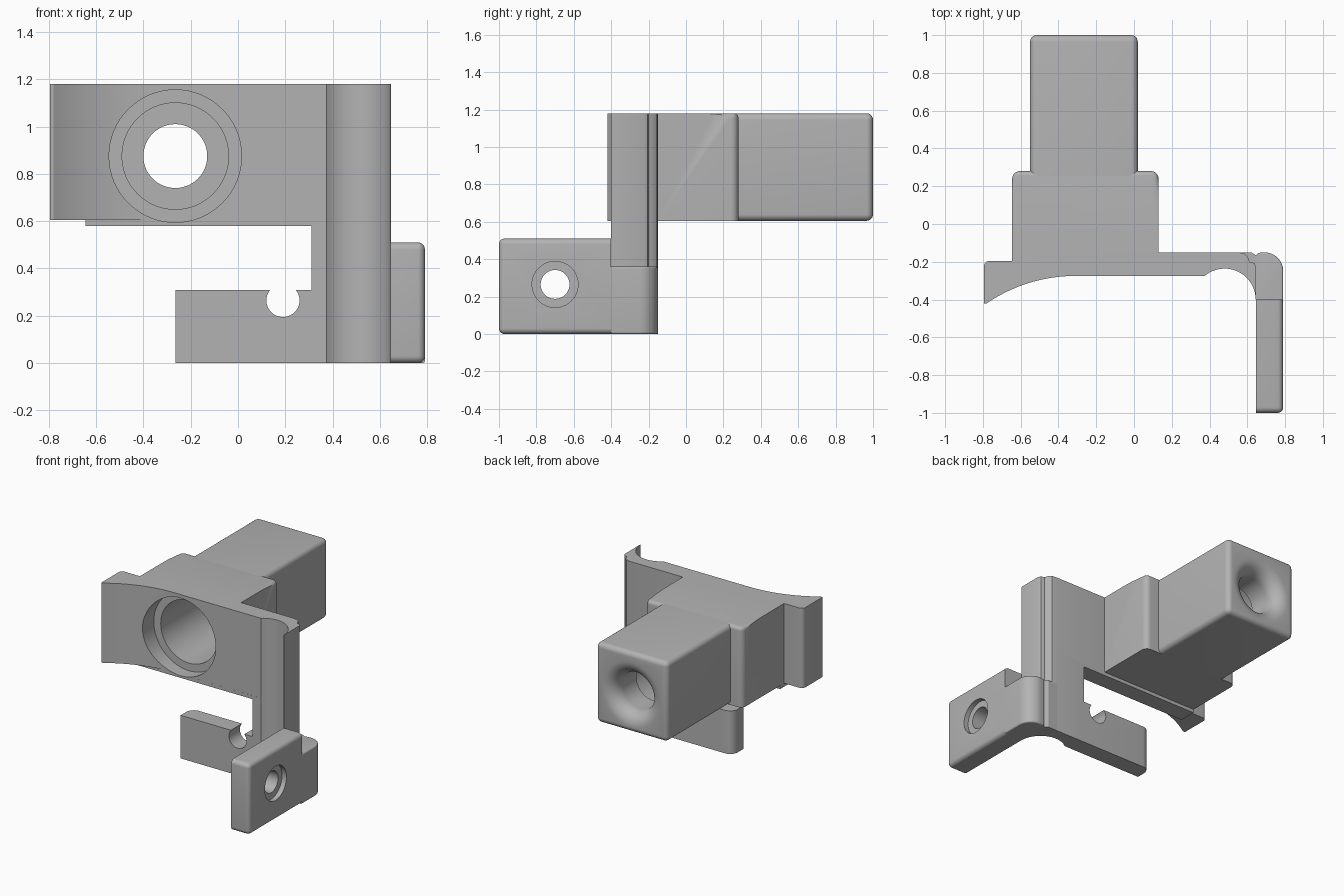
import bpy, bmesh
from math import sin, cos, radians, pi
from mathutils import Matrix

if "Cube" in bpy.data.objects:
    bpy.data.objects.remove(bpy.data.objects["Cube"], do_unlink=True)

GREY = (0.45, 0.45, 0.45, 1)
grey = bpy.data.materials.new("plain_grey")
grey.use_nodes = True
grey.diffuse_color = GREY
grey.node_tree.nodes["Principled BSDF"].inputs["Base Color"].default_value = GREY


def arc(cx, cy, r, start, end, n=10):
    angles = [radians(start + (end - start) * i / n) for i in range(n + 1)]
    return [(cx + r * cos(a), cy + r * sin(a)) for a in angles]


def add_object(name, bm):
    bmesh.ops.recalc_face_normals(bm, faces=bm.faces)
    mesh = bpy.data.meshes.new(name)
    bm.to_mesh(mesh)
    bm.free()
    mesh.materials.append(grey)
    ob = bpy.data.objects.new(name, mesh)
    bpy.context.collection.objects.link(ob)
    return ob


def prism(name, plan, z0, z1, rounded=None, radius=0.035):
    """Extrude a plan outline; round the edges whose midpoint passes the test."""
    bm = bmesh.new()
    base = bm.faces.new([bm.verts.new((x, y, z0)) for x, y in plan])
    top = bmesh.ops.extrude_face_region(bm, geom=[base])["geom"]
    bmesh.ops.translate(bm, vec=(0, 0, z1 - z0),
                        verts=[v for v in top if isinstance(v, bmesh.types.BMVert)])
    bmesh.ops.recalc_face_normals(bm, faces=bm.faces)
    if rounded:
        edges = [e for e in bm.edges if rounded((e.verts[0].co + e.verts[1].co) / 2)]
        bmesh.ops.bevel(bm, geom=edges, offset=radius, segments=6, profile=0.5,
                        affect='EDGES', clamp_overlap=True)
    return add_object(name, bm)


def rect(x0, x1, y0, y1):
    return [(x0, y0), (x1, y0), (x1, y1), (x0, y1)]


def lathe(name, profile, matrix, n=64):
    """Closed solid of revolution from (distance, radius) pairs."""
    bm = bmesh.new()
    rings = [[bm.verts.new((r * cos(2 * pi * i / n), r * sin(2 * pi * i / n), d))
              for i in range(n)] for d, r in profile]
    for a, b in zip(rings, rings[1:]):
        for i in range(n):
            j = (i + 1) % n
            bm.faces.new((a[i], a[j], b[j], b[i]))
    bm.faces.new(rings[0])
    bm.faces.new(rings[-1])
    bm.transform(matrix)
    ob = add_object(name, bm)
    ob.hide_render = True
    return ob


def cut(cutter, *targets):
    for ob in targets:
        mod = ob.modifiers.new("hole", 'BOOLEAN')
        mod.operation = 'DIFFERENCE'
        mod.solver = 'EXACT'
        mod.object = cutter
        bpy.context.view_layer.objects.active = ob
        bpy.ops.object.modifier_apply(modifier=mod.name)
    bpy.data.objects.remove(cutter, do_unlink=True)


# Shared outline of the hollow column with its beaded outer corner
column_edge = arc(0.48, -0.4, 0.164, 130, 0, 20) + [
    (0.646, -0.4), (0.646, -0.225), (0.637, -0.207), (0.612, -0.2),
    (0.603, -0.175), (0.585, -0.156), (0.55, -0.15)]

# Upper plate, curved wing and stepped body
upper_plan = ([(-0.795, -0.42)] + arc(-0.31, -1.109, 0.834, 124.3, 90, 20)
              + column_edge + [(0.13, -0.15)]
              + arc(0.09, 0.24, 0.04, 0, 90, 6) + arc(-0.605, 0.24, 0.04, 90, 180, 6)
              + [(-0.645, -0.195)] + arc(-0.765, -0.225, 0.03, 90, 180, 6))
upper_body = prism("upper_body", upper_plan, 0.605, 1.18,
                   lambda m: m.z > 1.17 and m.y > 0.245, 0.025)
lower_lip = prism("lower_lip", rect(-0.645, 0.31, -0.275, -0.15), 0.58, 0.605)

# Rear square tube
rear_tube = prism("rear_tube", rect(-0.55, 0.02, 0.22, 1), 0.605, 1.18,
                  lambda m: m.y > 0.5)

# Lower column and foot bar
lower_column = prism("lower_column", [(0.31, -0.275)] + column_edge + [(0.31, -0.15)],
                     0, 0.605)
foot_bar = prism("foot_bar", [(-0.265, -0.275), (0.31, -0.275), (0.31, -0.15)]
                 + arc(-0.205, -0.21, 0.06, 90, 180, 8), 0, 0.31)
column_base = prism("column_base", [(0.54, -0.15), (0.62, -0.15), (0.645, -0.165),
                                    (0.645, -0.3), (0.6, -0.25), (0.54, -0.2)], 0, 0.36)

# Side leg: rounded corner and taller pad
leg_corner = prism("leg_corner", [(0.645, -0.4), (0.79, -0.4)]
                   + arc(0.69, -0.25, 0.1, 0, 90, 12) + [(0.66, -0.153), (0.645, -0.165)],
                   0, 0.36, lambda m: m.x > 0.66 and m.y > -0.39
                   and (m.z < 0.01 or m.z > 0.35), 0.03)
leg_pad = prism("leg_pad", rect(0.645, 0.79, -1, -0.4), 0, 0.51,
                lambda m: m.x > 0.7 and m.y < -0.5, 0.03)

# Stepped main bore with flared rear mouth
flare = [(0.9 + 0.1 * sin(a), 0.235 - 0.1 * cos(a))
         for a in (i * pi / 20 for i in range(11))]
bore = lathe("bore_cutter", [(-0.6, 0.28), (-0.18, 0.28), (-0.18, 0.225), (0.75, 0.225),
                             (0.75, 0.135)] + flare + [(1.1, 0.235)],
             Matrix.Translation((-0.265, 0, 0.875)) @ Matrix.Rotation(-pi / 2, 4, 'X'))
cut(bore, upper_body, lower_lip, rear_tube)

# Clip notch in the foot and stepped screw hole in the pad
cut(lathe("notch_cutter", [(-0.5, 0.07), (0, 0.07)],
          Matrix.Translation((0.19, 0, 0.265)) @ Matrix.Rotation(-pi / 2, 4, 'X')), foot_bar)
cut(lathe("screw_cutter", [(0.5, 0.077), (0.755, 0.077), (0.755, 0.123), (0.9, 0.123)],
          Matrix.Translation((0, -0.7, 0.265)) @ Matrix.Rotation(pi / 2, 4, 'Y')), leg_pad)

# Smooth the curved faces, keep edges crisp
for ob in (upper_body, lower_lip, rear_tube, lower_column, foot_bar, column_base,
           leg_corner, leg_pad):
    bpy.ops.object.select_all(action='DESELECT')
    ob.select_set(True)
    bpy.context.view_layer.objects.active = ob
    bpy.ops.object.shade_smooth_by_angle(angle=radians(30))
